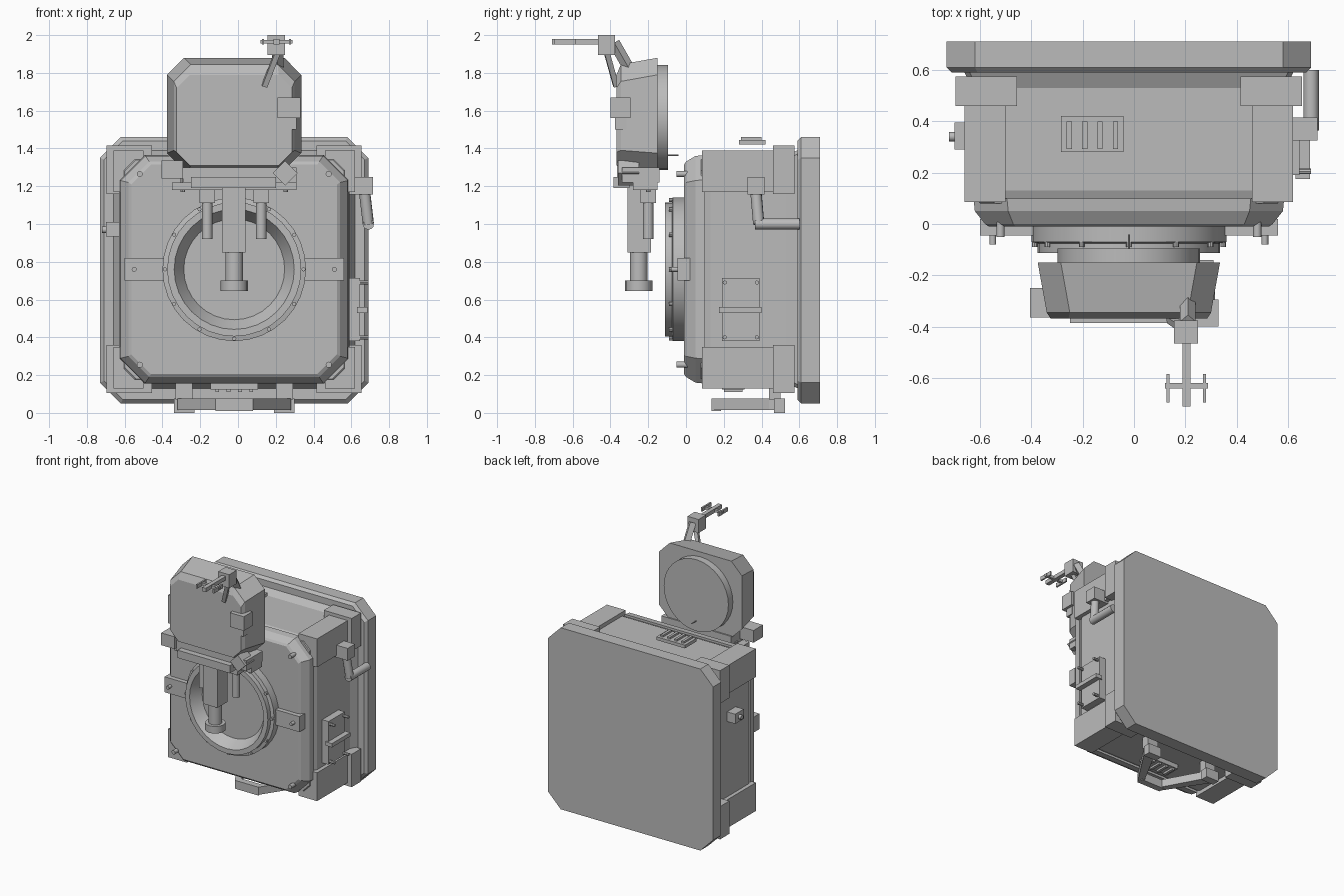
import bpy, bmesh, math
from mathutils import Vector

old = bpy.data.objects.get("Cube")
if old:
    bpy.data.objects.remove(old)

CX, CZ = -0.02, 0.76   # shared centre line of the case and its hatch

grey = bpy.data.materials.new("plain_grey")
grey.use_nodes = True
grey.diffuse_color = (0.5, 0.5, 0.5, 1)
grey.node_tree.nodes["Principled BSDF"].inputs["Base Color"].default_value = (0.5, 0.5, 0.5, 1)


def finish(name, bm):
    bmesh.ops.recalc_face_normals(bm, faces=bm.faces)
    mesh = bpy.data.meshes.new(name)
    bm.to_mesh(mesh)
    bm.free()
    mesh.materials.append(grey)
    obj = bpy.data.objects.new(name, mesh)
    bpy.context.collection.objects.link(obj)
    return obj


def box(name, x0, x1, y0, y1, z0, z1):
    bm = bmesh.new()
    bmesh.ops.create_cube(bm, size=1)
    for v in bm.verts:
        v.co = ((x0 + x1) / 2 + v.co.x * (x1 - x0),
                (y0 + y1) / 2 + v.co.y * (y1 - y0),
                (z0 + z1) / 2 + v.co.z * (z1 - z0))
    return finish(name, bm)


def rod(name, a, b, r, sides=12):
    a, b = Vector(a), Vector(b)
    bm = bmesh.new()
    bmesh.ops.create_cone(bm, cap_ends=True, segments=sides, radius1=r, radius2=r, depth=(b - a).length)
    turn = (b - a).to_track_quat('Z', 'Y').to_matrix()
    for v in bm.verts:
        v.co = turn @ v.co + (a + b) / 2
    obj = finish(name, bm)
    if sides > 6:
        smooth(obj)
    return obj


def smooth(obj):
    bpy.ops.object.select_all(action='DESELECT')
    obj.select_set(True)
    bpy.context.view_layer.objects.active = obj
    bpy.ops.object.shade_smooth_by_angle(angle=math.radians(35))


def loft(name, sections):
    """Chamfered rectangles (y, x0, x1, z0, z1, chamfer) joined along y."""
    bm = bmesh.new()
    loops = []
    for y, x0, x1, z0, z1, c in sections:
        pts = [(x0 + c, z0), (x1 - c, z0), (x1, z0 + c), (x1, z1 - c),
               (x1 - c, z1), (x0 + c, z1), (x0, z1 - c), (x0, z0 + c)]
        loops.append([bm.verts.new((x, y, z)) for x, z in pts])
    for a, b in zip(loops, loops[1:]):
        for i in range(8):
            j = (i + 1) % 8
            bm.faces.new((a[i], a[j], b[j], b[i]))
    bm.faces.new(loops[0])
    bm.faces.new(loops[-1])
    return finish(name, bm)


def lathe(name, profile, sides=32):
    """Turn (radius, y) points about the hatch axis."""
    bm = bmesh.new()
    rings = []
    for r, y in profile:
        rings.append([bm.verts.new((CX + r * math.cos(math.tau * i / sides), y,
                                    CZ + r * math.sin(math.tau * i / sides))) for i in range(sides)])
    for a, b in zip(rings, rings[1:]):
        for i in range(sides):
            j = (i + 1) % sides
            bm.faces.new((a[i], a[j], b[j], b[i]))
    bm.faces.new(rings[0])
    bm.faces.new(rings[-1])
    obj = finish(name, bm)
    smooth(obj)


# Back plate, case core and front door
loft("back_plate", [(0.59, -0.71, 0.67, 0.07, 1.44, 0.10), (0.61, -0.73, 0.69, 0.05, 1.46, 0.11),
                    (0.71, -0.73, 0.69, 0.05, 1.46, 0.11)])
loft("case_core", [(0.08, -0.60, 0.56, 0.18, 1.34, 0.06), (0.13, -0.63, 0.59, 0.16, 1.36, 0.02),
                   (0.53, -0.63, 0.59, 0.16, 1.36, 0.02), (0.59, -0.66, 0.62, 0.13, 1.39, 0.02)])
loft("front_door", [(0.10, -0.625, 0.585, 0.155, 1.365, 0.13), (0.05, -0.62, 0.58, 0.16, 1.36, 0.13),
                    (0.0, -0.58, 0.54, 0.19, 1.33, 0.11), (-0.01, -0.565, 0.525, 0.205, 1.315, 0.105)])

# Corner blocks, rear brackets and door bolts, mirrored to four corners
for sx, side in ((-1, "right"), (1, "left")):
    for sz, level in ((-1, "lower"), (1, "upper")):
        def corner(name, outer, inner, y0, y1, top, low):
            xs = sorted((CX + sx * outer, CX + sx * inner))
            zs = sorted((CZ + sz * top, CZ + sz * low))
            box(f"{name}_{level}_{side}", *xs, y0, y1, *zs)
        corner("corner_block", 0.64, 0.48, 0.085, 0.47, 0.63, 0.41)
        corner("rear_bracket", 0.675, 0.435, 0.46, 0.575, 0.655, 0.40)
        x, z = CX + sx * 0.5, CZ + sz * 0.505
        rod(f"door_bolt_{level}_{side}", (x, -0.05, z), (x, 0.02, z), 0.016)
    # Hatch side straps
    xs = sorted((CX + sx * 0.36, CX + sx * 0.58))
    box(f"hatch_strap_{side}", *xs, -0.045, 0.02, 0.70, 0.82)
    x = CX + sx * 0.53
    rod(f"strap_bolt_{side}", (x, -0.08, CZ), (x, 0, CZ), 0.013)

# Round hatch with a recessed middle
lathe("hatch_ring", [(0.38, 0.02), (0.38, -0.07), (0.355, -0.075), (0.355, -0.112),
                     (0.318, -0.112), (0.267, -0.03)])
for i in range(12):
    a = math.tau * i / 12
    x, z = CX + 0.367 * math.cos(a), CZ + 0.367 * math.sin(a)
    rod("hatch_bolt", (x, -0.09, z), (x, -0.06, z), 0.011, 8)

# Upper head with its round back
loft("head_shell", [(-0.15, -0.375, 0.335, 1.285, 1.88, 0.09), (-0.345, -0.34, 0.30, 1.30, 1.845, 0.09),
                    (-0.368, -0.325, 0.285, 1.31, 1.79, 0.07)])
rod("head_back_disc", (CX, -0.155, 1.565), (CX, -0.095, 1.565), 0.278, 32)
box("head_side_box", 0.21, 0.33, -0.40, -0.295, 1.56, 1.67)
box("head_side_plug", 0.245, 0.31, -0.375, -0.315, 1.50, 1.56)
box("head_corner_box_right", -0.405, -0.29, -0.365, -0.25, 1.24, 1.335)
rod("head_corner_box_left", (0.25, -0.36, 1.27), (0.25, -0.25, 1.27), 0.065, 4)
rod("head_pin", (CX, -0.1, 1.365), (CX, -0.04, 1.365), 0.004, 6)

# Antenna on the head
box("antenna_box", 0.155, 0.25, -0.465, -0.375, 1.895, 2.0)
rod("antenna_strut_back", (0.21, -0.38, 1.96), (0.21, -0.30, 1.82), 0.03, 4)
rod("antenna_strut_front", (0.21, -0.42, 1.91), (0.14, -0.37, 1.73), 0.02, 4)
box("antenna_boom", 0.188, 0.22, -0.71, -0.46, 1.95, 1.98)
box("antenna_crossbar", 0.12, 0.288, -0.64, -0.62, 1.955, 1.975)
for x in (0.132, 0.275):
    box("antenna_prong", x - 0.006, x + 0.006, -0.695, -0.585, 1.95, 1.98)

# Shelf, column and pistons below the head
box("neck_beam", -0.29, 0.31, -0.34, -0.14, 1.22, 1.30)
box("neck_shelf", -0.35, 0.31, -0.28, -0.15, 1.18, 1.22)
box("neck_plate", -0.25, 0.20, -0.385, -0.30, 1.19, 1.25)
box("column", -0.085, 0.04, -0.31, -0.185, 0.85, 1.23)
rod("column_shaft", (CX, -0.25, 0.69), (CX, -0.25, 0.86), 0.047, 16)
rod("column_foot", (CX, -0.25, 0.645), (CX, -0.25, 0.70), 0.072, 16)
for s in (-1, 1):
    x = CX + s * 0.143
    rod("piston", (x, -0.2, 0.92), (x, -0.2, 1.15), 0.028)
    box("piston_cap", x - 0.042, x + 0.042, -0.24, -0.16, 1.11, 1.19)
    rod("shelf_stud", (x + s * 0.13, -0.2, 1.17), (x + s * 0.13, -0.2, 1.24), 0.012, 8)

# Vent panels on the top and bottom
box("top_vent", -0.285, -0.04, 0.28, 0.42, 1.42, 1.445)
for i in range(4):
    x = -0.252 + i * 0.06
    box("top_vent_slat", x - 0.01, x + 0.01, 0.292, 0.40, 1.44, 1.46)
    x = -0.11 + i * 0.06
    box("bottom_vent_slat", x - 0.01, x + 0.01, 0.20, 0.30, 0.11, 0.13)
box("bottom_vent", -0.145, 0.105, 0.19, 0.31, 0.125, 0.17)

# Carrying handle underneath
box("handle_grip", -0.12, 0.08, 0.135, 0.185, 0.01, 0.075)
for s, side in ((-1, "right"), (1, "left")):
    bm = bmesh.new()
    outline = [(0.10, 0.135), (0.30, 0.44), (0.30, 0.50), (0.25, 0.50), (0.08, 0.19)]
    base = bm.faces.new([bm.verts.new((CX + s * x, y, 0.015)) for x, y in outline])
    top = bmesh.ops.extrude_face_region(bm, geom=[base])["geom"]
    bmesh.ops.translate(bm, vec=(0, 0, 0.06), verts=[v for v in top if isinstance(v, bmesh.types.BMVert)])
    finish(f"handle_arm_{side}", bm)
    xs = sorted((CX + s * 0.21, CX + s * 0.32))
    box(f"handle_foot_{side}", *xs, 0.465, 0.525, 0.0, 0.075)
    xs = sorted((CX + s * 0.22, CX + s * 0.31))
    box(f"handle_mount_{side}", *xs, 0.44, 0.50, 0.07, 0.17)

# Pipe on the left side
box("pipe_box", 0.58, 0.715, 0.325, 0.415, 1.155, 1.25)
rod("pipe_drop", (0.67, 0.37, 1.17), (0.69, 0.385, 1.0), 0.03)
rod("pipe_run", (0.69, 0.365, 1.0), (0.69, 0.60, 1.0), 0.03)

# Bolted panel with a bar on the left side
box("side_panel", 0.58, 0.645, 0.19, 0.39, 0.38, 0.715)
box("side_bar", 0.63, 0.685, 0.175, 0.40, 0.53, 0.56)
for y in (0.205, 0.375):
    for z in (0.40, 0.69):
        rod("side_panel_bolt", (0.63, y, z), (0.69, y, z), 0.011, 8)

# Latch on the right side
box("side_latch", -0.70, -0.62, 0.29, 0.395, 0.935, 1.01)
rod("side_latch_knob", (-0.72, 0.34, 0.97), (-0.69, 0.34, 0.97), 0.018)
